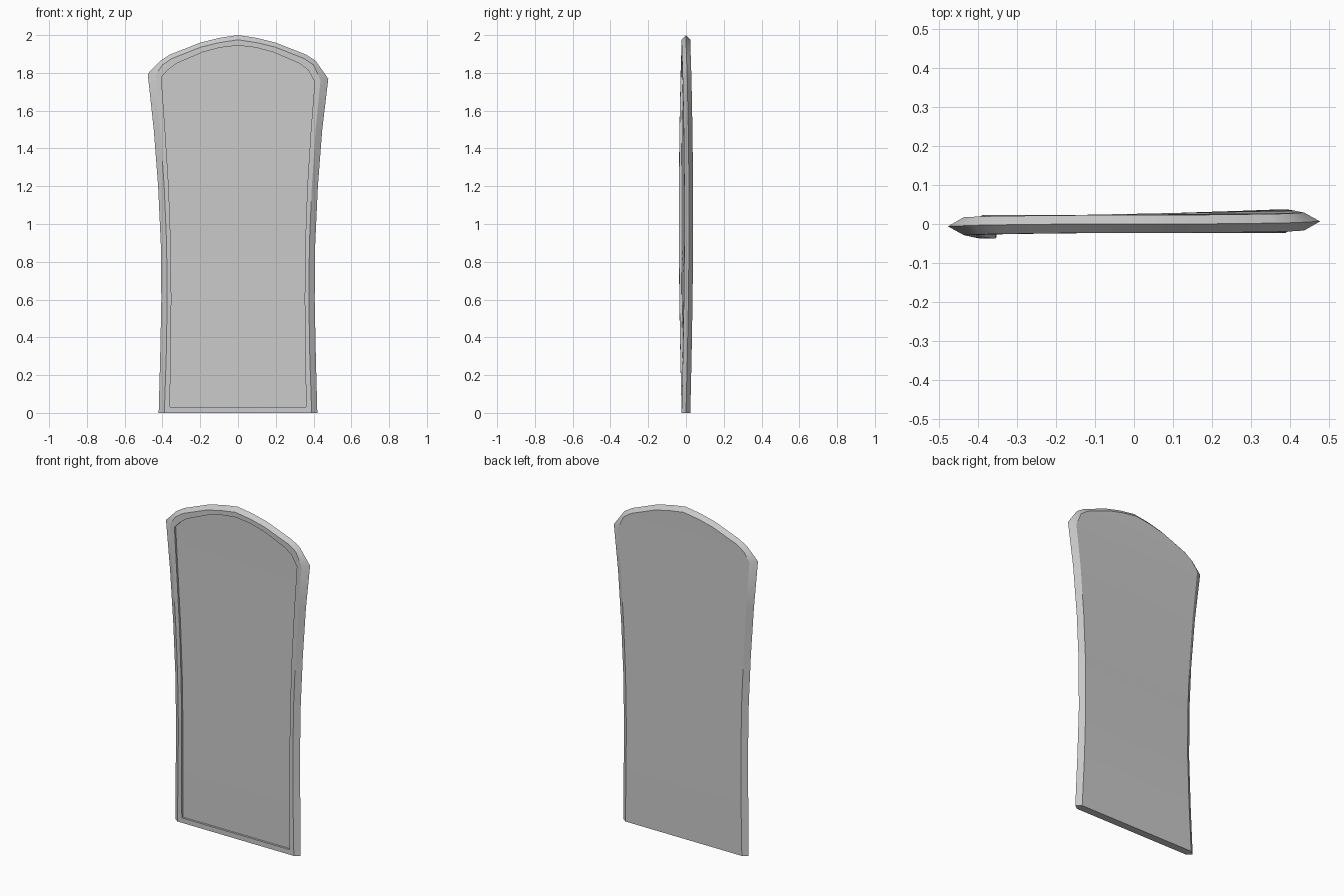
import bpy, bmesh, math

if "Cube" in bpy.data.objects:
    bpy.data.objects.remove(bpy.data.objects["Cube"])

# Half outlines (half width, height), bottom to apex
Z = [0, 0.3, 0.6, 0.9, 1.2, 1.5]
ridge = list(zip([.42, .412, .406, .409, .423, .446], Z)) + [
    (.478, 1.782), (.41, 1.865), (.36, 1.897), (.2, 1.96), (.1, 1.985), (0, 2.0)]
face = list(zip([.39, .38, .375, .378, .391, .411], Z)) + [
    (.437, 1.775), (.40, 1.842), (.35, 1.876), (.195, 1.937), (.1, 1.96), (0, 1.975)]
recess = list(zip([.36, .357, .353, .356, .367, .386], [0.03] + Z[1:])) + [
    (.406, 1.765), (.372, 1.815), (.325, 1.85), (.185, 1.91), (.095, 1.934), (0, 1.945)]

bm = bmesh.new()


def place(x, y, z):
    # Gentle twist along the height and a slightly uneven top corner
    if 1.7 < z < 1.8:
        z -= math.copysign(0.013, x)
    y += 0.015 * (x / 0.38) * math.sin(math.pi * min(z, 2) / 2)
    return bm.verts.new((x, y, z))


def loop(half, y):
    right = [place(x, y, z) for x, z in half]
    left = [place(-x, y, z) for x, z in half[:-1]]
    return right + left[::-1]


def bridge(a, b):
    n = len(a)
    for i in range(n):
        j = (i + 1) % n
        bm.faces.new((a[i], a[j], b[j], b[i]))


def fill(a):
    # Horizontal strips joining the left and right sides
    n = len(a)
    mid = n // 2
    for i in range(mid):
        vs = [a[i], a[i + 1], a[n - 2 - i], a[n - 1 - i]]
        bm.faces.new(vs[:2] + vs[3:] if i == mid - 1 else vs)


# Back face, pointed edge, front rim, recess wall and recessed panel
back = loop(face, 0.023)
edge = loop(ridge, 0.0)
front = loop(face, -0.023)
lip = loop(recess, -0.023)
floor = loop(recess, -0.011)
fill(back)
for a, b in ((edge, front), (front, lip), (lip, floor), (back, edge)):
    bridge(a, b)
fill(floor)
bmesh.ops.recalc_face_normals(bm, faces=bm.faces)

mesh = bpy.data.meshes.new("arched_panel")
bm.to_mesh(mesh)
bm.free()
panel = bpy.data.objects.new("arched_panel", mesh)
bpy.context.collection.objects.link(panel)
bpy.context.view_layer.objects.active = panel
panel.select_set(True)
bpy.ops.object.shade_smooth_by_angle(angle=math.radians(30))
